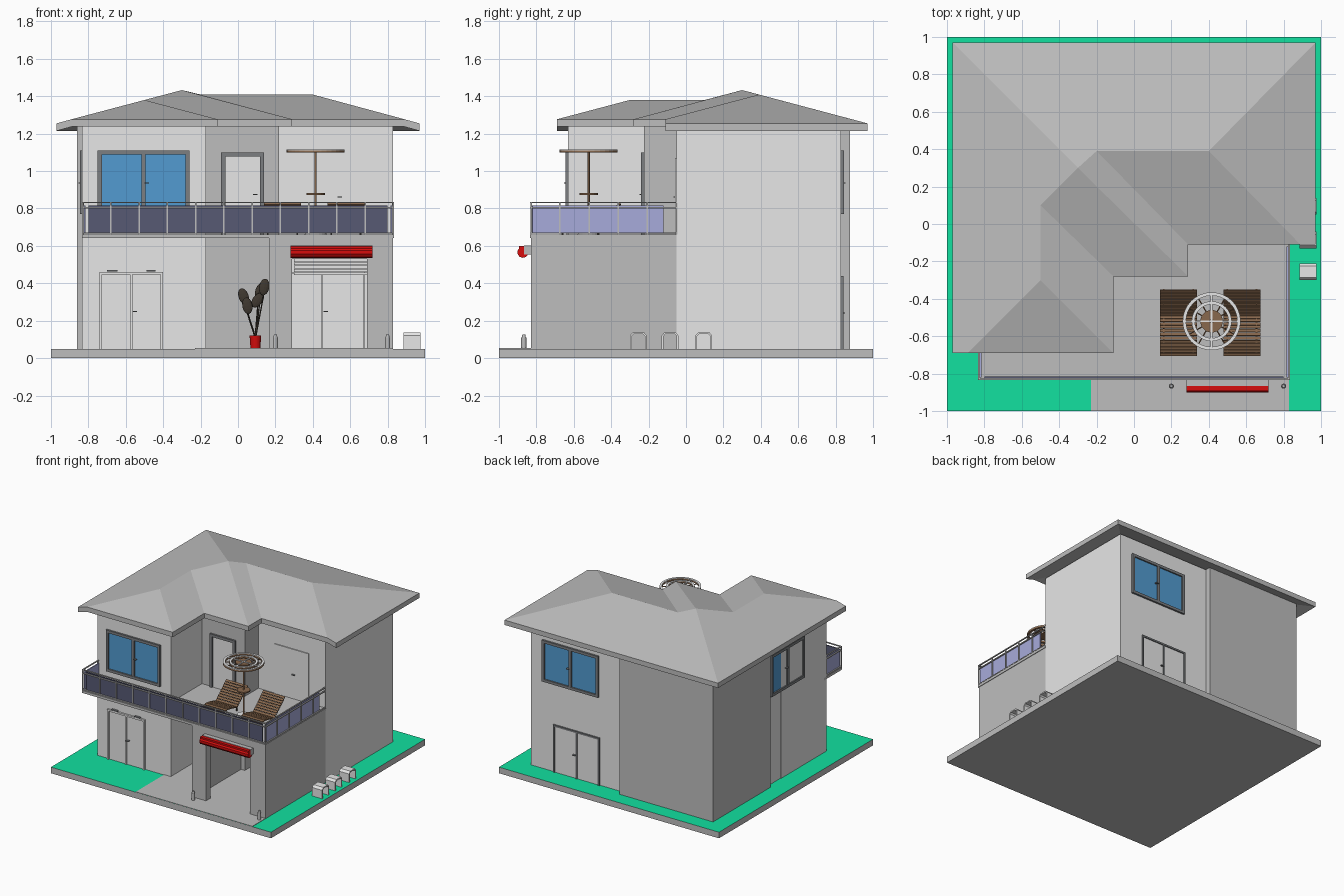
import bpy, bmesh, math
from mathutils import Matrix, Vector

if "Cube" in bpy.data.objects:
    bpy.data.objects.remove(bpy.data.objects["Cube"])

def material(name, r, g, b):
    m = bpy.data.materials.new(name)
    m.diffuse_color = (r, g, b, 1)
    m.use_nodes = True
    m.node_tree.nodes["Principled BSDF"].inputs["Base Color"].default_value = m.diffuse_color
    return m

WALL = material("light wall", .8, .8, .8)
GREY = material("mid grey", .515, .515, .515)
LAWN = material("lawn green", .006, .75, .35)
FRAME = material("frame grey", .2, .21, .22)
BLUE = material("window blue", .085, .33, .64)
LILAC = material("lilac glass", .386, .407, .708)
NAVY = material("navy glass", .095, .1, .175)
RED = material("red", .68, .004, .004)
WOOD = material("wood brown", .25, .14, .075)
LEAF = material("dark leaf", .05, .04, .03)

def finish(name, bm, *mats):
    bmesh.ops.recalc_face_normals(bm, faces=bm.faces)
    me = bpy.data.meshes.new(name)
    bm.to_mesh(me)
    bm.free()
    for m in mats:
        me.materials.append(m)
    ob = bpy.data.objects.new(name, me)
    bpy.context.collection.objects.link(ob)
    return ob

def add_box(bm, x0, x1, y0, y1, z0, z1):
    mat = Matrix.Translation(((x0 + x1) / 2, (y0 + y1) / 2, (z0 + z1) / 2)) @ \
        Matrix.Diagonal((abs(x1 - x0), abs(y1 - y0), abs(z1 - z0), 1))
    bmesh.ops.create_cube(bm, size=1, matrix=mat)

def boxes(name, mat, *items):
    bm = bmesh.new()
    for b in items:
        add_box(bm, *b)
    return finish(name, bm, mat)

def rods(name, mat, *items, sides=12):
    """Each item: start, end, start radius, end radius."""
    bm = bmesh.new()
    for a, b, r0, r1 in items:
        a, b = Vector(a), Vector(b)
        rot = (b - a).to_track_quat('Z', 'Y').to_matrix().to_4x4()
        bmesh.ops.create_cone(bm, cap_ends=True, segments=sides, radius1=r0, radius2=r1,
                              depth=(b - a).length, matrix=Matrix.Translation((a + b) / 2) @ rot)
    return finish(name, bm, mat)

def extrude_x(name, mat, loop, x0, x1):
    """Closed y-z outline swept along x."""
    bm = bmesh.new()
    f = bm.faces.new([bm.verts.new((x0, y, z)) for y, z in loop])
    r = bmesh.ops.extrude_face_region(bm, geom=[f])
    bmesh.ops.translate(bm, vec=(x1 - x0, 0, 0), verts=[v for v in r["geom"] if isinstance(v, bmesh.types.BMVert)])
    return finish(name, bm, mat)

def ring(name, mat, cx, cy, r0, r1, z0, z1, n=32):
    bm = bmesh.new()
    loops = []
    for r, z in ((r0, z0), (r1, z0), (r1, z1), (r0, z1)):
        loops.append([bm.verts.new((cx + r * math.cos(2 * math.pi * i / n), cy + r * math.sin(2 * math.pi * i / n), z)) for i in range(n)])
    for k in range(4):
        for i in range(n):
            j = (i + 1) % n
            bm.faces.new((loops[k][i], loops[k][j], loops[k - 3][j], loops[k - 3][i]))
    return finish(name, bm, mat)

def opening(name, axis, plane, out, a0, a1, z0, z1, pane, frame, w=.022, split=True, depth=.015, sill=True):
    """Framed window or door on a wall; axis is the direction along the wall."""
    def b(u0, u1, v0, v1, d):
        p, q = sorted((plane - out * .005, plane + out * d))
        return (u0, u1, p, q, v0, v1) if axis == 'x' else (p, q, u0, u1, v0, v1)
    mid = (a0 + a1) / 2
    parts = [b(a0, a0 + w, z0, z1, depth), b(a1 - w, a1, z0, z1, depth), b(a0 + w, a1 - w, z1 - w, z1, depth)]
    if sill:
        parts.append(b(a0 + w, a1 - w, z0, z0 + w, depth))
    if split:
        parts.append(b(mid - w / 2, mid + w / 2, z0 + (w if sill else 0), z1 - w, depth * .9))
    boxes(name + "_frame", frame, *parts)
    boxes(name + "_pane", pane, b(a0 + w, a1 - w, z0, z1 - w, .004))
    h = mid + .018 if split else a1 - w - .025
    hz = z0 + (z1 - z0) * .48
    boxes(name + "_handle", FRAME, b(h - .012, h + .012, hz, hz + .006, depth + .008))

# ground slab with lawn on top, driveway plate
base = boxes("ground_slab", GREY, (-1, 1, -1, 1, 0, .05))
base.data.materials.append(LAWN)
for p in base.data.polygons:
    p.material_index = int(p.normal.z > .5)
boxes("driveway", GREY, (-.23, .83, -.999, -.05, .045, .053))

# house volumes
T = 1.243
boxes("main_house_walls", WALL, (-.83, .83, -.05, .83, .05, T))
boxes("front_wing_walls", WALL, (-.835, -.17, -.63, -.04, .05, T))
boxes("entry_block", GREY, (-.18, .22, -.225, -.04, .05, T))
boxes("rear_corner_block", GREY, (-.86, -.01, .13, .877, .05, T))

# garage shell under the terrace
boxes("garage_walls", GREY, (.165, .185, -.83, -.05, .05, .645), (.81, .83, -.83, -.05, .05, .645),
      (.185, .29, -.83, -.77, .05, .645), (.69, .81, -.83, -.77, .05, .645), (.29, .69, -.83, -.77, .53, .645))
boxes("garage_shutter_slats", WALL, *[(.3, .69, -.76 + i * .03, -.735 + i * .03, .515 - i * .018, .53 - i * .018) for i in range(5)])
opening("garage_inner_door", 'x', -.05, -1, .22, .68, .05, .46, WALL, WALL, .01, sill=False)
boxes("terrace_slab", GREY, (-.835, .835, -.835, -.6, .642, .662), (-.18, .835, -.62, -.05, .642, .662))

# hip roof: eave outline and ridge points
V = dict(A=(-.97, .97, 1.255), B=(.97, .97, 1.255), C=(.97, -.11, 1.255), c=(.89, -.11, 1.277),
         D=(.29, -.11, 1.277), E=(.29, -.28, 1.277), F=(-.11, -.28, 1.277), G=(-.11, -.69, 1.277),
         h=(-.89, -.69, 1.277), H=(-.97, -.69, 1.255), P=(-.5, -.3, 1.38), Q=(-.5, .1, 1.38),
         R=(-.3, .3, 1.433), S=(-.2, .39, 1.409), T=(.4, .39, 1.409))
bm = bmesh.new()
top = {k: bm.verts.new(v) for k, v in V.items()}
low = {k: bm.verts.new((v[0], v[1], v[2] - .04)) for k, v in V.items()}
for f in ("AHhPQR", "BARST", "CBTc", "cTSD", "DSRE", "ERQF", "FQPG", "GPh"):
    bm.faces.new([top[k] for k in f])
    bm.faces.new([low[k] for k in reversed(f)])
rim = "ABCcDEFGhH"
for a, b in zip(rim, rim[1:] + rim[0]):
    bm.faces.new((top[a], top[b], low[b], low[a]))
finish("roof", bm, GREY)

# windows and doors
opening("front_window", 'x', -.63, -1, -.75, -.26, .77, 1.11, BLUE, FRAME)
opening("rear_window", 'x', .83, 1, .21, .72, .77, 1.11, BLUE, FRAME)
opening("side_window", 'y', -.83, -1, -.34, .09, .77, 1.11, BLUE, FRAME)
opening("terrace_entry_door", 'x', -.225, -1, -.09, .14, .662, 1.1, WALL, FRAME, split=False, sill=False)
opening("terrace_double_door", 'x', -.05, -1, .37, .68, .662, 1.07, WALL, WALL, .01, sill=False, depth=.008)
opening("rear_door", 'x', .83, 1, .2, .62, .05, .44, WALL, FRAME, .014, sill=False, depth=.012)
opening("front_double_door", 'x', -.63, -1, -.74, -.4, .05, .46, WALL, WALL, .014, sill=False)
boxes("front_door_hinges", FRAME, (-.7, -.645, -.648, -.63, .462, .47), (-.49, -.44, -.648, -.63, .462, .47))

# terrace railing: glass, posts and rails
boxes("front_railing_glass", NAVY, (-.8, .8, -.824, -.816, .672, .815))
boxes("side_railing_glass", LILAC, (.816, .824, -.82, -.12, .672, .815), (-.824, -.816, -.82, -.64, .672, .815))
px = [-.83 + 1.66 * i / 11 for i in range(12)]
py = [-.83 + .78 * i / 5 for i in range(1, 6)]
boxes("railing_posts", GREY, *[(x - .004, x + .004, -.832, -.824, .66, .83) for x in px],
      *[(.824, .832, y - .004, y + .004, .66, .83) for y in py], (-.832, -.824, -.64, -.632, .66, .83))
rails = []
for z in (.665, .80, .828):
    rails += [(-.833, .833, -.834, -.824, z, z + .007), (.824, .834, -.834, -.05, z, z + .007), (-.834, -.824, -.834, -.63, z, z + .007)]
boxes("railing_rails", GREY, *rails)

# awning roll over the garage
rods("awning_roll", RED, ((.28, -.872, .566), (.72, -.872, .566), .03, .03), sides=10)
boxes("awning_cover", GREY, (.28, .72, -.865, -.83, .555, .603))
boxes("awning_top", RED, (.28, .72, -.892, -.865, .575, .6))

# parasol with ring canopy, table and foot
cx, cy = .415, -.52
ang = [math.pi * i / 6 for i in range(12)]
for i, (r0, r1) in enumerate(((.137, .155), (.09, .107))):
    ring("parasol_ring_%d" % i, WOOD, cx, cy, r0, r1, 1.098, 1.111)
    ring("parasol_ring_top_%d" % i, WALL, cx, cy, r0, r1, 1.111, 1.116)
ring("parasol_hub", WOOD, cx, cy, .012, .06, 1.1, 1.11)
rods("parasol_ribs", WOOD, *[((cx, cy, 1.104), (cx + .145 * math.cos(a), cy + .145 * math.sin(a), 1.104), .004, .004) for a in ang], sides=6)
boxes("parasol_cross", WALL, (cx - .14, cx + .14, cy - .005, cy + .005, 1.109, 1.115), (cx - .005, cx + .005, cy - .14, cy + .14, 1.109, 1.115))
rods("parasol_pole", WOOD, ((cx, cy, .66), (cx, cy, 1.115), .006, .006))
rods("parasol_table", WOOD, ((cx, cy, .873), (cx, cy, .883), .05, .05), sides=20)
rods("parasol_foot", WALL, ((cx, cy, .66), (cx, cy, .678), .06, .05), sides=20)

# sun loungers: slats laid along a curved side profile
profile = [(-.705, .70), (-.62, .735), (-.56, .725), (-.49, .705), (-.35, .83)]
for side, x0 in (("left", .14), ("right", .478)):
    x1 = x0 + .197
    bm = bmesh.new()
    for (ya, za), (yb, zb) in zip(profile, profile[1:]):
        d = math.hypot(yb - ya, zb - za)
        n = round(d / .02)
        for i in range(n):
            t = (i + .5) / n
            m = Matrix.Translation(((x0 + x1) / 2, ya + (yb - ya) * t, za + (zb - za) * t)) @ \
                Matrix.Rotation(math.atan2(zb - za, yb - ya), 4, 'X') @ Matrix.Diagonal((x1 - x0, d / n * .8, .008, 1))
            bmesh.ops.create_cube(bm, size=1, matrix=m)
    finish(side + "_lounger_slats", bm, WOOD)
    parts = []
    for x in (x0 + .02, x1 - .02):
        parts += [((x, a[0], a[1] - .006), (x, b[0], b[1] - .006), .005, .005) for a, b in zip(profile, profile[1:])]
        parts += [((x, y, .66), (x, y, z), .005, .005) for y, z in ((-.66, .715), (-.47, .715))]
    rods(side + "_lounger_frame", LEAF, *parts, sides=6)

# three arched stools beside the house
for i, y in enumerate((-.3, -.13, .05)):
    outer = [(y, .05), (y, .12), (y + .015, .138), (y + .075, .138), (y + .09, .12), (y + .09, .05)]
    inner = [(y + .08, .05), (y + .08, .117), (y + .071, .128), (y + .019, .128), (y + .01, .117), (y + .01, .05)]
    extrude_x("stool_%d" % i, WALL, outer + inner, .885, .975)

# driveway bollards
for x in (.2, .8):
    rods("bollard", GREY, ((x, -.867, .05), (x, -.867, .11), .014, .014), ((x, -.867, .11), (x, -.867, .125), .011, .008))

# potted plant in the entry recess
ox, oy = .093, -.45
rods("plant_pot", RED, ((ox, oy, .05), (ox, oy, .12), .026, .031), sides=16)
leaves = [(.03, .33, .02, -20), (.05, .28, -.03, -10), (.12, .36, .03, 20), (.14, .38, -.02, 10), (.105, .31, .0, 35)]
rods("plant_stems", LEAF, *[((ox, oy, .11), (x, oy + dy, z - .03), .005, .003) for x, z, dy, a in leaves], sides=6)
bm = bmesh.new()
for x, z, dy, a in leaves:
    bmesh.ops.create_uvsphere(bm, u_segments=12, v_segments=8, radius=1, matrix=Matrix.Translation((x, oy + dy, z)) @
                              Matrix.Rotation(math.radians(a), 4, 'Y') @ Matrix.Diagonal((.027, .01, .045, 1)))
finish("plant_leaves", bm, LEAF)
